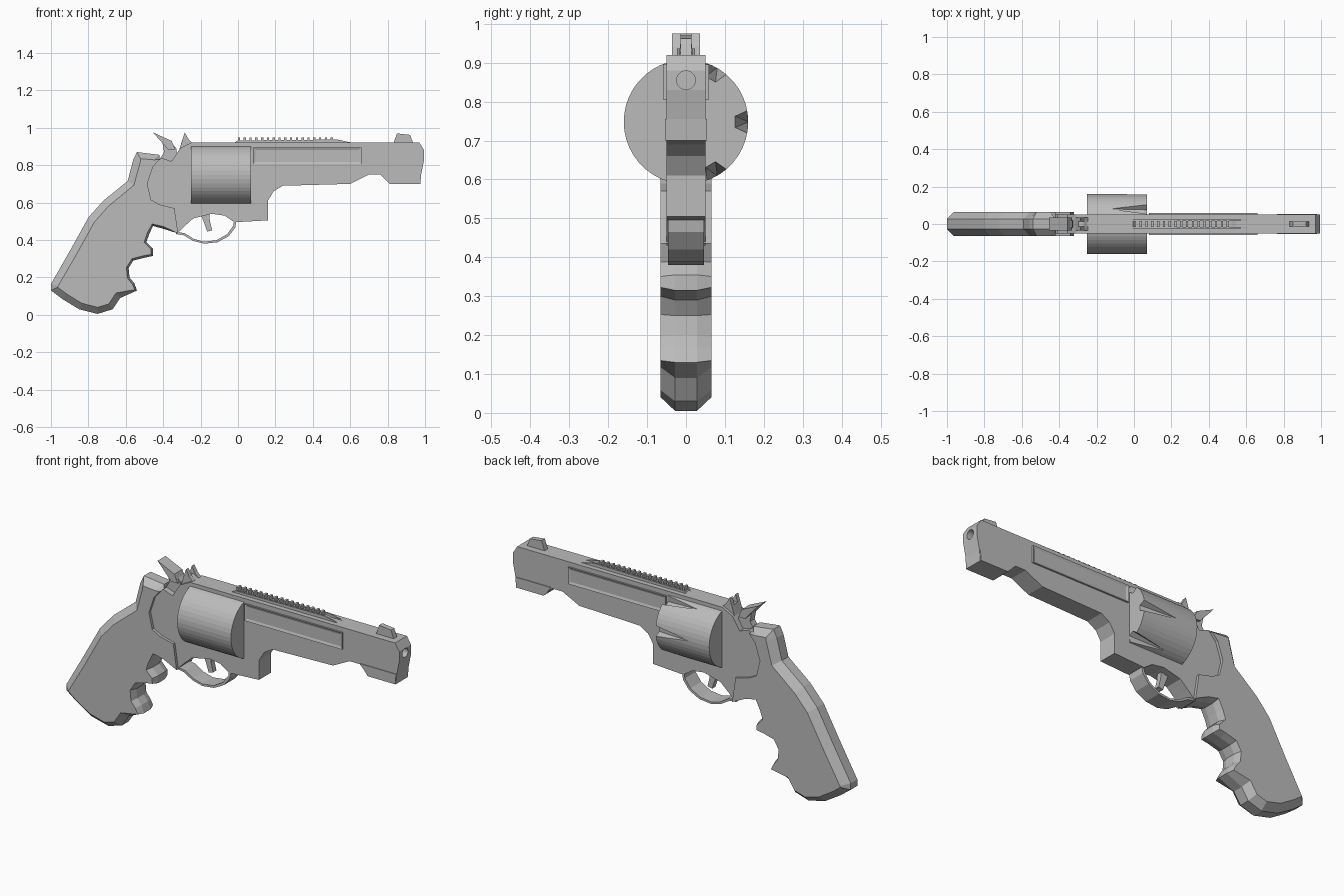
import bpy, bmesh, math
from mathutils import Vector, Matrix

if "Cube" in bpy.data.objects:
    bpy.data.objects.remove(bpy.data.objects["Cube"], do_unlink=True)

grey = bpy.data.materials.new("plain grey")
grey.use_nodes = True
grey.diffuse_color = (0.5, 0.5, 0.5, 1)
grey.node_tree.nodes["Principled BSDF"].inputs["Base Color"].default_value = (0.5, 0.5, 0.5, 1)


def finish(bm, name):
    bmesh.ops.recalc_face_normals(bm, faces=bm.faces)
    mesh = bpy.data.meshes.new(name)
    bm.to_mesh(mesh)
    bm.free()
    mesh.materials.append(grey)
    obj = bpy.data.objects.new(name, mesh)
    bpy.context.collection.objects.link(obj)
    return obj


def loft(name, layers):
    """Join matching (y, outline) layers into a closed solid."""
    bm = bmesh.new()
    rings = [[bm.verts.new((x, y, z)) for x, z in pts] for y, pts in layers]
    for a, b in zip(rings, rings[1:]):
        for i in range(len(a)):
            j = (i + 1) % len(a)
            bm.faces.new((a[i], a[j], b[j], b[i]))
    bm.faces.new(rings[0])
    bm.faces.new(rings[-1])
    return finish(bm, name)


def plate(name, pts, half, y=0):
    return loft(name, [(y - half, pts), (y + half, pts)])


def box(name, x0, x1, z0, z1, half, y=0):
    return plate(name, [(x0, z0), (x1, z0), (x1, z1), (x0, z1)], half, y)


def inset(pts, amounts):
    """Move each corner of a clockwise outline inwards."""
    out = []
    for i, p in enumerate(pts):
        a, b, c = Vector(pts[i - 1]), Vector(p), Vector(pts[(i + 1) % len(pts)])
        d = (b - a).normalized() + (c - b).normalized()
        n = Vector((d.y, -d.x)).normalized()
        out.append(tuple(b + n * amounts[i]))
    return out


def cut(target, cutters):
    for c in cutters:
        m = target.modifiers.new("cut", "BOOLEAN")
        m.object, m.operation, m.solver = c, "DIFFERENCE", "EXACT"
        c.hide_render = True
        c.hide_set(True)


def tube(name, radius, x0, x1, z, sides):
    bm = bmesh.new()
    bmesh.ops.create_cone(bm, cap_ends=True, segments=sides, radius1=radius, radius2=radius,
                          depth=x1 - x0, matrix=Matrix.Translation(((x0 + x1) / 2, 0, z))
                          @ Matrix.Rotation(math.pi / 2, 4, "Y"))
    return finish(bm, name)


# Frame and barrel as one silhouette
frame = plate("frame_and_barrel", [
    (-.25, .92), (.97, .92), (.995, .88), (.995, .83), (.98, .755), (.975, .70), (.81, .70),
    (.76, .75), (.70, .75), (.60, .70), (.24, .69), (.19, .66), (.16, .61), (.16, .505),
    (-.02, .495), (-.07, .53), (-.14, .54), (-.24, .515), (-.29, .47), (-.33, .43),
    (-.36, .56), (-.48, .60), (-.50, .70), (-.46, .79), (-.41, .84), (-.355, .82), (-.31, .89)], .05)
cut(frame, [tube("bore_cutter", .024, .95, 1.05, .855, 24)])
plate("muzzle_lower_rail", [(.765, .755), (.978, .755), (.973, .70), (.81, .70)], .054)

# Grip with chamfered back, base and finger grooves
back = [(-1, .13), (-1, .165), (-.90, .34), (-.80, .52), (-.72, .61), (-.59, .715), (-.56, .83),
        (-.54, .87), (-.42, .855)]
seam = [(-.42, .83), (-.455, .79), (-.485, .70), (-.465, .615), (-.42, .59), (-.34, .57), (-.32, .435)]
front = [(-.40, .46), (-.455, .475), (-.475, .43), (-.49, .39), (-.455, .355), (-.455, .315),
         (-.50, .305), (-.56, .29), (-.585, .25), (-.58, .20), (-.555, .17), (-.54, .13)]
base = [(-.63, .09), (-.67, .03), (-.75, .005), (-.85, .03), (-.94, .085)]
outline = back + seam + front + base
narrow = inset(outline, [.04] * len(back) + [0] * len(seam) + [.012] * len(front) + [.035] * len(base))
loft("grip", [(-.065, narrow), (-.028, outline), (.028, outline), (.065, narrow)])

# Fluted cylinder
drum = tube("cylinder", .16, -.25, .07, .748, 44)
flutes = []
for k in range(6):
    bm = bmesh.new()
    for x, r, w in [(-.13, .161, 0), (.09, .123, .016), (.09, .123, -.016), (.09, .18, .042), (.09, .18, -.042)]:
        bm.verts.new((x, r, w))
    bmesh.ops.convex_hull(bm, input=bm.verts)
    bm.transform(Matrix.Translation((0, 0, .748)) @ Matrix.Rotation(k * math.pi / 3, 4, "X"))
    flutes.append(finish(bm, "flute_cutter"))
cut(drum, flutes)

# Barrel side panels with a recessed centre
for side, label in ((1, "left"), (-1, "right")):
    panel = box(label + "_side_panel", .08, .66, .805, .895, .008, side * .051)
    bm = bmesh.new()
    bm.from_mesh(panel.data)
    bm.faces.ensure_lookup_table()
    outer = max(bm.faces, key=lambda f: f.calc_center_median().y * side)
    bmesh.ops.inset_individual(bm, faces=[outer], thickness=.018, depth=-.005)
    bm.to_mesh(panel.data)
    bm.free()

# Top rail: two side strips and a row of ridges
for side, label in ((1, "left"), (-1, "right")):
    plate(label + "_rail_strip", [(-.02, .92), (.0, .932), (.53, .937), (.61, .92)], .004, side * .019)
plate("rail_base", [(-.01, .915), (0, .926), (.52, .926), (.56, .915)], .016)
for i in range(17):
    x = .005 + i * .031
    box("rail_ridge", x - .006, x + .006, .92, .948, .016)

# Sights
plate("front_sight", [(.83, .915), (.85, .97), (.92, .962), (.938, .915)], .014)
for side, label in ((1, "left"), (-1, "right")):
    plate(label + "_rear_sight_ear", [(-.315, .88), (-.285, .975), (-.265, .94), (-.24, .915)],
          .011, side * .025)
plate("rear_sight_base", [(-.315, .88), (-.298, .935), (-.27, .935), (-.24, .915)], .016)

# Hammer: narrow body with a wide spur
plate("hammer_body", [(-.42, .83), (-.395, .87), (-.405, .925), (-.36, .925), (-.33, .89), (-.32, .82)], .02)
plate("hammer_spur", [(-.455, .975), (-.355, .93), (-.335, .885), (-.375, .885), (-.41, .925)], .034)

# Trigger and guard
plate("trigger", [(-.205, .55), (-.155, .55), (-.15, .50), (-.138, .452), (-.165, .445), (-.18, .49)], .014)
bow = [(-.33, .432), (-.29, .425), (-.24, .395), (-.18, .38), (-.11, .388), (-.05, .42), (-.015, .465), (-.008, .505)]
inner = [(x + (-.19 - x) * .06, z + .011) for x, z in reversed(bow)]
plate("trigger_guard", bow + inner, .046)
